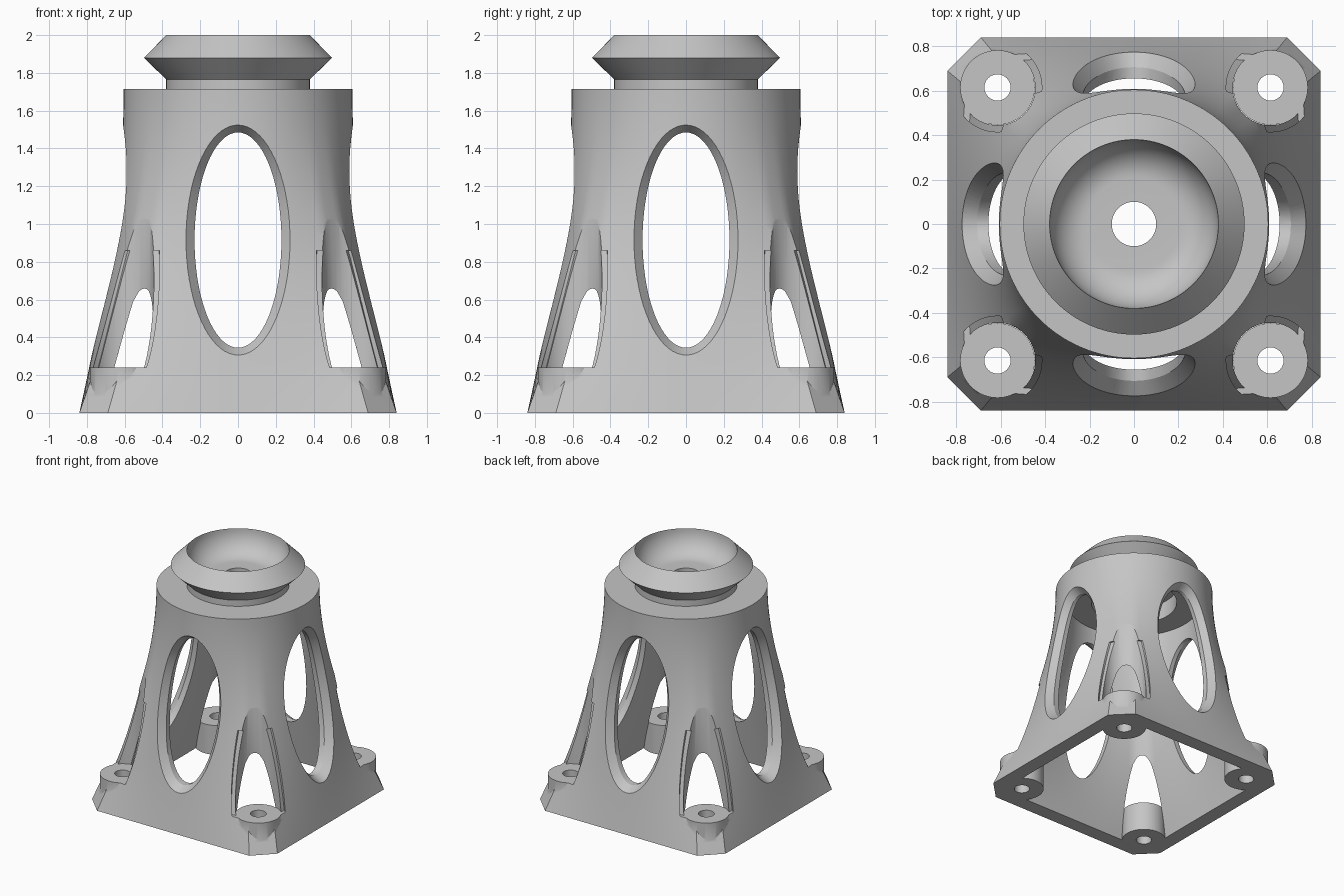
import bpy, bmesh
from math import sin, cos, tan, pi, atan2

cube = bpy.data.objects.get("Cube")
if cube:
    bpy.data.objects.remove(cube, do_unlink=True)

grey = bpy.data.materials.new("plain grey")
grey.use_nodes = True
GREY = (0.56, 0.56, 0.56, 1)
grey.diffuse_color = GREY
grey.node_tree.nodes["Principled BSDF"].inputs["Base Color"].default_value = GREY

SEG = 128
TOP = 1.715
FLOOR = 0.24
BOLT = 0.615


def make_object(name, bm):
    bmesh.ops.recalc_face_normals(bm, faces=bm.faces)
    mesh = bpy.data.meshes.new(name)
    bm.to_mesh(mesh)
    bm.free()
    mesh.materials.append(grey)
    obj = bpy.data.objects.new(name, mesh)
    bpy.context.collection.objects.link(obj)
    return obj


def bridge(bm, a, b):
    n = len(a)
    for i in range(n):
        j = (i + 1) % n
        bm.faces.new((a[i], a[j], b[j], b[i]))


def cylinder(name, r, z0, z1, x=0, y=0):
    bm = bmesh.new()
    rings = [[bm.verts.new((x + r * cos(2 * pi * i / 64), y + r * sin(2 * pi * i / 64), z))
              for i in range(64)] for z in (z0, z1)]
    bridge(bm, *rings)
    for ring in rings:
        bm.faces.new(ring)
    return make_object(name, bm)


def boolean(target, tool, operation="DIFFERENCE"):
    mod = target.modifiers.new("cut", "BOOLEAN")
    mod.operation = operation
    mod.solver = "EXACT"
    mod.object = tool
    bpy.context.view_layer.objects.active = target
    bpy.ops.object.modifier_apply(modifier=mod.name)
    bpy.data.objects.remove(tool, do_unlink=True)


def blend(z):
    # Share of the square foot left at height z, easing into the round top
    u = z / TOP
    return (2*u**3 - 3*u**2 + 1) - 1.62 * (u**3 - 2*u**2 + u)


def radius(angle, z, half, diagonal, top_r):
    # Chamfered square foot blended with a circle
    a = (angle + pi / 4) % (pi / 2) - pi / 4
    foot = min(half / cos(a), diagonal / cos(pi / 4 - abs(a)))
    return top_r + (foot - top_r) * blend(z)


OUTER = (0.84, 0.84 * (1 + tan(14 * 2 * pi / SEG)) / 2**0.5, 0.605)
INNER = (0.72, 0.94, 0.515)
SKIN = (0.805, 1.035, 0.604)


def loft(name, shape, z0, z1, steps=40):
    bm = bmesh.new()
    rings = []
    for k in range(steps + 1):
        z = z0 + (z1 - z0) * k / steps
        ring = []
        for i in range(SEG):
            a = 2 * pi * i / SEG
            r = radius(a, z, *shape)
            ring.append(bm.verts.new((r * cos(a), r * sin(a), z)))
        rings.append(ring)
    for a, b in zip(rings, rings[1:]):
        bridge(bm, a, b)
    bm.faces.new(rings[0])
    bm.faces.new(rings[-1])
    return make_object(name, bm)


def surface_depth(x, z):
    # Distance of the outer wall from the centre plane at a given offset
    y = 0.7
    for _ in range(8):
        r = radius(atan2(x, y), z, *OUTER)
        y = (r * r - x * x) ** 0.5
    return y


def window_cutter(turn):
    # Ellipse with a chamfered mouth that follows the wall
    bm = bmesh.new()
    rings = []
    for w, h, offset in ((0.305, 0.635, 0.04), (0.23, 0.57, -0.06), (0.23, 0.57, None)):
        ring = []
        for i in range(72):
            a = 2 * pi * i / 72
            x, z = w * cos(a), 0.915 + h * sin(a)
            y = 0.3 if offset is None else surface_depth(x, z) + offset
            ring.append(bm.verts.new((x * cos(turn) - y * sin(turn),
                                      x * sin(turn) + y * cos(turn), z)))
        rings.append(ring)
    for a, b in zip(rings, rings[1:]):
        bridge(bm, a, b)
    for ring, y in ((rings[0], 0.95), (rings[-1], 0.3)):
        centre = bm.verts.new((-y * sin(turn), y * cos(turn), 0.915))
        for i in range(72):
            bm.faces.new((ring[i], ring[(i + 1) % 72], centre))
    return make_object("window_cutter", bm)


# Hollow tower body
body = loft("tower_body", OUTER, 0, TOP)
boolean(body, loft("hollow", INNER, -0.001, 1.62))
boolean(body, cylinder("bore", 0.355, 1.5, 1.8))

# Four arched windows
for k in range(4):
    boolean(body, window_cutter(k * pi / 2))

# Corner bolt bosses, their pockets with a fading rim, and bolt holes
corners = [(sx * BOLT, sy * BOLT) for sx in (-1, 1) for sy in (-1, 1)]
for x, y in corners:
    boolean(body, cylinder("boss", 0.168, 0, 0.3, x, y), "UNION")
for x, y in corners:
    rim = cylinder("pocket_rim", 0.2, FLOOR, 0.86, x, y)
    boolean(rim, loft("skin", SKIN, 0, TOP))
    boolean(body, rim)
    boolean(body, cylinder("pocket", 0.17, FLOOR, 1.4, x, y))
    boolean(body, cylinder("bolt_hole", 0.059, -0.1, 0.4, x, y))

# Flanged cup on top, turned from a closed profile
profile = [(0.33, 1.62), (0.38, 1.62), (0.38, 1.765), (0.498, 1.88), (0.38, 2.0)]
profile += [(0.21 + 0.17 * cos(a * pi / 24), 2.0 - 0.195 * sin(a * pi / 24)) for a in range(1, 13)]
profile += [(0.1, 1.805), (0.1, 1.76), (0.33, 1.76)]
bm = bmesh.new()
rings = [[bm.verts.new((r * cos(2 * pi * i / SEG), r * sin(2 * pi * i / SEG), z))
          for i in range(SEG)] for r, z in profile]
for a, b in zip(rings, rings[1:] + rings[:1]):
    bridge(bm, a, b)
cup = make_object("flanged_cup", bm)

# Smooth curved walls, crisp edges
for obj in (body, cup):
    bpy.ops.object.select_all(action="DESELECT")
    obj.select_set(True)
    bpy.context.view_layer.objects.active = obj
    bpy.ops.object.shade_smooth_by_angle(angle=pi / 7)
